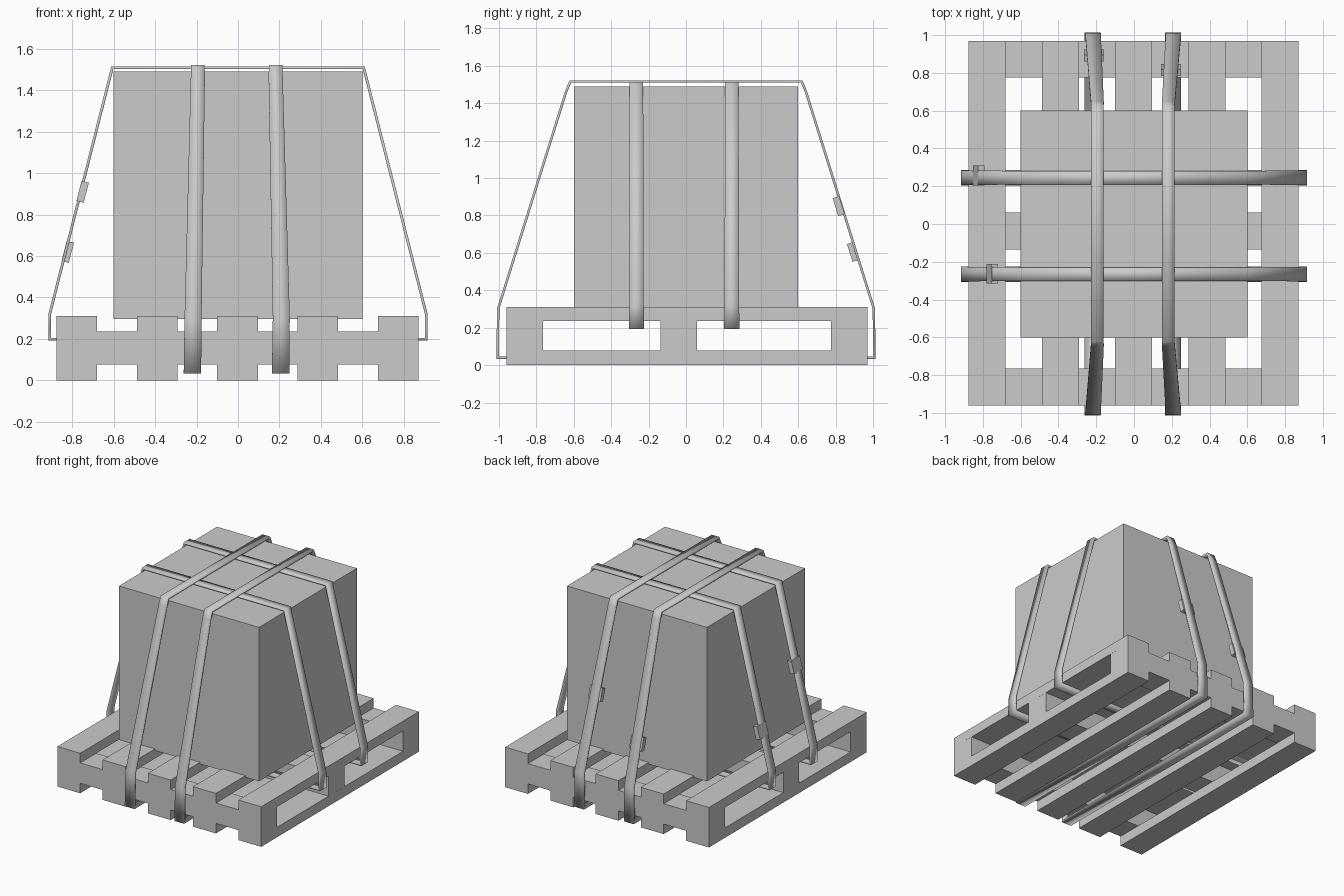
import bpy, bmesh, math
from mathutils import Vector, Matrix

if "Cube" in bpy.data.objects:
    bpy.data.objects.remove(bpy.data.objects["Cube"])


def box(name, lo, hi):
    """Axis-aligned box from two corners."""
    lo, hi = Vector(lo), Vector(hi)
    bm = bmesh.new()
    bmesh.ops.create_cube(bm, size=1)
    s = hi - lo
    bmesh.ops.transform(bm, verts=bm.verts,
                        matrix=Matrix.Translation((lo + hi) / 2) @ Matrix.Diagonal((s.x, s.y, s.z, 1)))
    return finish(name, bm)


def finish(name, bm, smooth=False):
    bmesh.ops.recalc_face_normals(bm, faces=bm.faces)
    for f in bm.faces:
        f.smooth = smooth
    me = bpy.data.meshes.new(name)
    bm.to_mesh(me)
    bm.free()
    ob = bpy.data.objects.new(name, me)
    bpy.context.collection.objects.link(ob)
    return ob


def to_world(axis, u, v, z):
    """u runs along the strap, v across it."""
    return Vector((u, v, z)) if axis == 'x' else Vector((v, u, z))


def strap(name, axis, half, thick=0.013):
    """Closed band; half = (u, z, across centre, half width), mirrored in u."""
    path = half + [(-u, z, c, w) for u, z, c, w in reversed(half)]
    n = len(path)
    bm = bmesh.new()
    rings = []
    for i, (u, z, c, w) in enumerate(path):
        p = Vector((u, z))
        a = (p - Vector(path[i - 1][:2])).normalized()
        b = (Vector(path[(i + 1) % n][:2]) - p).normalized()
        na, nb = Vector((-a.y, a.x)), Vector((-b.y, b.x))
        m = (na + nb).normalized()
        q = p + m * thick / max(m.dot(na), 0.3)   # mitred inner point
        rings.append([bm.verts.new(to_world(axis, *t)) for t in
                      ((p.x, c - w, p.y), (p.x, c + w, p.y), (q.x, c + w, q.y), (q.x, c - w, q.y))])
    for i in range(n):
        r, s = rings[i], rings[(i + 1) % n]
        for k in range(4):
            j = (k + 1) % 4
            bm.faces.new((r[k], r[j], s[j], s[k]))
    return finish(name, bm, True)


def buckle(name, axis, u, v, z, lean):
    """Small block lying along the slanted strap."""
    ob = box(name, (-0.0525, -0.018, -0.05), (0.0525, 0.018, 0.05))
    turn = Matrix.Rotation(lean, 4, 'X')
    if axis == 'x':
        turn = Matrix.Rotation(math.pi / 2, 4, 'Z') @ turn
    ob.data.transform(Matrix.Translation(to_world(axis, u, v, z)) @ turn)
    return ob


# Pallet: five top and bottom boards over three cross bearers
for i in range(5):
    x = -0.778 + i * 0.3878
    for level, z0, z1 in (("top", 0.235, 0.31), ("bottom", 0.0, 0.077)):
        box(f"pallet_{level}_board_{i + 1}", (x - 0.098, -0.96, z0), (x + 0.098, 0.97, z1))
for i, (y0, y1) in enumerate(((-0.96, -0.765), (-0.135, 0.06), (0.775, 0.97))):
    box(f"pallet_bearer_{i + 1}", (-0.876, y0, 0.077), (0.871, y1, 0.235))

# Crate
box("crate", (-0.6, -0.6, 0.297), (0.6, 0.6, 1.49))

# Straps across x, running under the top boards
for name, c in (("front", -0.265), ("back", 0.245)):
    strap(f"cross_strap_{name}", 'x',
          [(-0.602, 1.502, c, 0.036), (-0.902, 0.32, c, 0.039), (-0.902, 0.205, c, 0.041)][::-1])

# Straps along y, running under the bearers
for name, c, d in (("left", -0.194, -0.22), ("right", 0.182, 0.206)):
    strap(f"long_strap_{name}", 'y',
          [(-1.0, 0.045, d, 0.042), (-0.998, 0.3, d + 0.003, 0.041),
           (-0.635, 1.46, c, 0.034), (-0.614, 1.51, c, 0.033)])

# Buckles on the left and back sides
lean_x = math.atan2(0.30, 1.18)
lean_y = math.atan2(0.363, 1.16)
buckle("buckle_left_front", 'x', -0.75, -0.263, 0.91, lean_x)
buckle("buckle_left_back", 'x', -0.822, 0.257, 0.62, lean_x)
buckle("buckle_back_left", 'y', 0.893, -0.212, 0.605, lean_y)
buckle("buckle_back_right", 'y', 0.816, 0.195, 0.85, lean_y)
